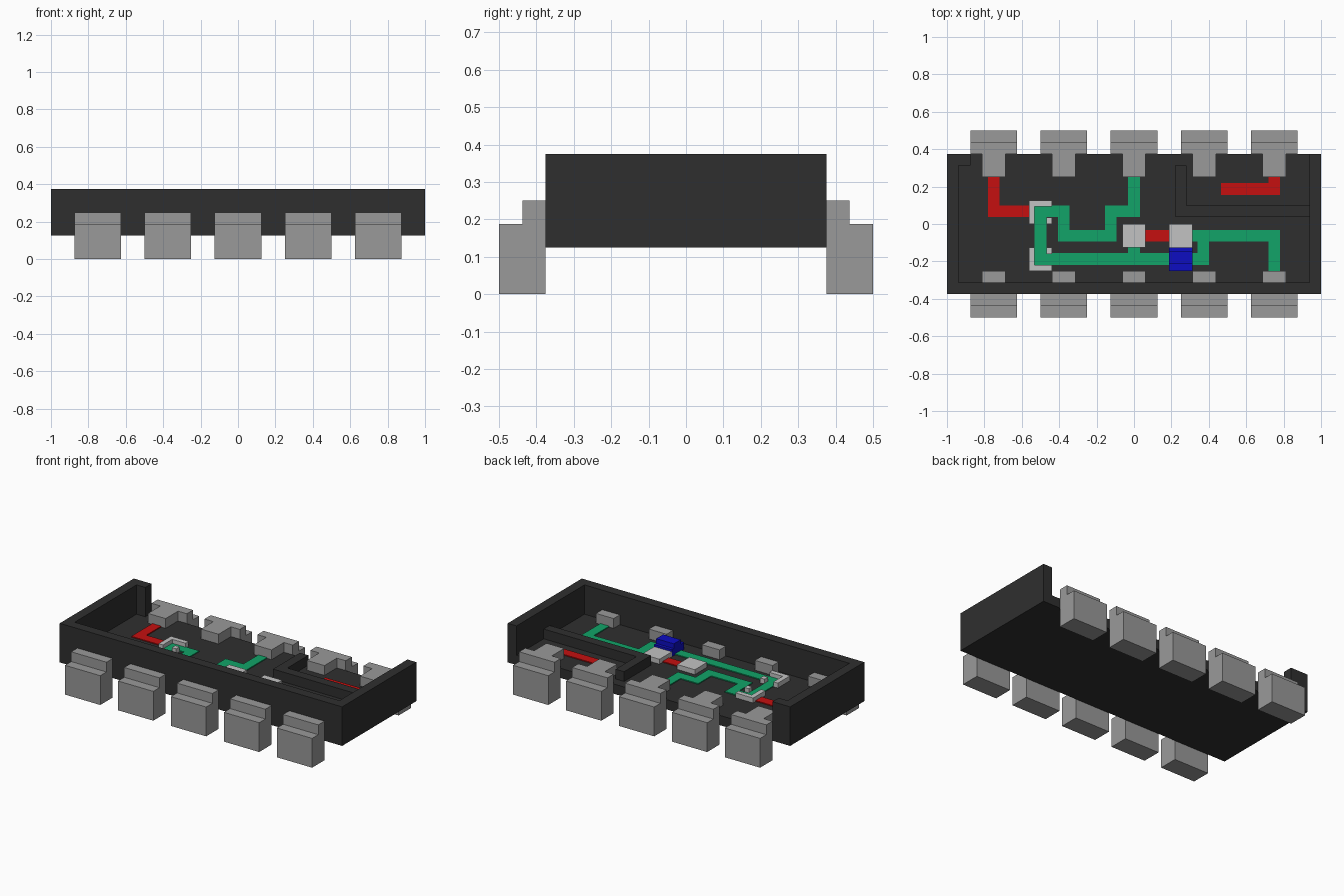
import bpy
import bmesh
from mathutils import Matrix, Vector

if "Cube" in bpy.data.objects:
    bpy.data.objects.remove(bpy.data.objects["Cube"])

U = 1 / 16            # module size
BASE, FLOOR = 2 * U, 3 * U   # underside and top of the tray floor


def material(name, *rgb):
    m = bpy.data.materials.new(name)
    m.use_nodes = True
    col = (*rgb, 1)
    m.diffuse_color = col
    m.node_tree.nodes["Principled BSDF"].inputs["Base Color"].default_value = col
    return m


dark = material("charcoal", .028, .028, .028)
grey = material("pin grey", .32, .32, .32)
white = material("pale grey", .54, .54, .54)
green = material("trace green", .006, .37, .14)
red = material("trace red", .56, .005, .005)
blue = material("deep blue", .004, .004, .54)


def finish(name, bm, mat):
    bmesh.ops.recalc_face_normals(bm, faces=bm.faces)
    mesh = bpy.data.meshes.new(name)
    bm.to_mesh(mesh)
    bm.free()
    mesh.materials.append(mat)
    ob = bpy.data.objects.new(name, mesh)
    bpy.context.collection.objects.link(ob)
    return ob


def add_prism(bm, pts, start, depth):
    """Extrude a closed outline, given as 3D points, along a vector."""
    face = bm.faces.new([bm.verts.new(Vector(p) + Vector(start)) for p in pts])
    ext = bmesh.ops.extrude_face_region(bm, geom=[face])["geom"]
    verts = [g for g in ext if isinstance(g, bmesh.types.BMVert)]
    bmesh.ops.translate(bm, verts=verts, vec=depth)


def plan_prism(name, pts, z0, z1, mat):
    bm = bmesh.new()
    add_prism(bm, [(x, y, 0) for x, y in pts], (0, 0, z0), (0, 0, z1 - z0))
    return finish(name, bm, mat)


def box(name, x0, x1, y0, y1, z0, z1, mat):
    return plan_prism(name, [(x0, y0), (x1, y0), (x1, y1), (x0, y1)], z0, z1, mat)


def trace(name, path, mat):
    """Thin right-angled track of one module width along a centre line."""
    h = U / 2
    pts = [Vector(p) for p in path]
    left, right = [], []
    for i, p in enumerate(pts):
        d0 = (p - pts[i - 1]).normalized() if i else (pts[1] - p).normalized()
        d1 = (pts[i + 1] - p).normalized() if i < len(pts) - 1 else d0
        n0, n1 = Vector((-d0.y, d0.x)), Vector((-d1.y, d1.x))
        off = n0 if n0.dot(n1) > .9 else n0 + n1
        left.append(p + off * h)
        right.append(p - off * h)
    return plan_prism(name, left + right[::-1], FLOOR, FLOOR + .006, mat)


# Tray floor and outer wall, open along most of the back
box("tray_floor", -1, 1, -6 * U, 6 * U, BASE, FLOOR, dark)
plan_prism("outer_wall", [
    (-1, -6 * U), (1, -6 * U), (1, 6 * U), (1 - U, 6 * U), (1 - U, -5 * U),
    (U - 1, -5 * U), (U - 1, 5 * U), (2 * U - 1, 5 * U), (2 * U - 1, 6 * U),
    (-1, 6 * U)], FLOOR, 6 * U, dark)

# Low partition in the back corner
plan_prism("partition", [
    (1 - U, .04), (1 - U, .1), (.28, .1), (.28, 5 * U), (.22, 5 * U), (.22, .04)],
    FLOOR, 4 * U, dark)

# Stepped pins along both long sides
step = [(6, 0), (8, 0), (8, 3), (7, 3), (7, 4), (6, 4)]
for side, label in ((1, "back"), (-1, "front")):
    for i in range(5):
        cx = (i - 2) * 6 * U
        bm = bmesh.new()
        add_prism(bm, [(0, side * y * U, z * U) for y, z in step],
                  (cx - 2 * U, 0, 0), (4 * U, 0, 0))
        finish(f"{label}_pin_{i + 1}", bm, grey)
        inner = 6 * U if side > 0 else 5 * U
        lo, hi = sorted((side * inner, side * 4 * U))
        box(f"{label}_pin_contact_{i + 1}", cx - U, cx + U, lo, hi, FLOOR, 4 * U, grey)

# Green track
trace("green_track", [
    (0, 4 * U), (0, .068), (-2 * U, .068), (-2 * U, -U), (-6 * U, -U),
    (-6 * U, .068), (-.5, .068), (-.5, -3 * U), (.37, -3 * U), (.37, -U),
    (.75, -U), (.75, -4 * U)], green)
box("green_stub", -U / 2, U / 2, -.16, -2 * U, FLOOR, FLOOR + .006, green)
box("green_joint", 5 * U, .345, -1.5 * U, -U / 2, FLOOR, FLOOR + .006, green)

# Red tracks
trace("left_red_track", [(-.75, 4 * U), (-.75, .068), (-9 * U, .068)], red)
trace("middle_red_track", [(U, -U), (3 * U, -U)], red)
trace("right_red_track", [(.75, 4 * U), (.75, 3 * U), (.465, 3 * U)], red)

# Square chips
CHIP = FLOOR + U / 2
for name, cx in (("middle_chip", 0), ("right_chip", 4 * U)):
    box(name, cx - U, cx + U, -2 * U, 0, FLOOR, CHIP, white)

# Corner brackets hugging the bends of the green track
for name, cy, s in (("back_bracket", U, 1), ("front_bracket", -3 * U, -1)):
    e, t = U, U / 2
    outline = [(-e, -e), (-t, -e), (-t, t), (e, t), (e, e), (-e, e)]
    plan_prism(name, [(x - .5, cy + s * y) for x, y in outline], FLOOR, CHIP, white)
    lo, hi = sorted((cy - s * e, cy - s * .45 * e))
    box(name + "_corner", -.5 + t, -.5 + e, lo, hi, FLOOR, CHIP, white)

# Blue component with a raised ridge
box("blue_base", 3 * U, 5 * U, -4 * U, -2 * U, FLOOR, .232, blue)
box("blue_ridge", 3 * U, 5 * U, -.215, -.145, .232, .262, blue)
